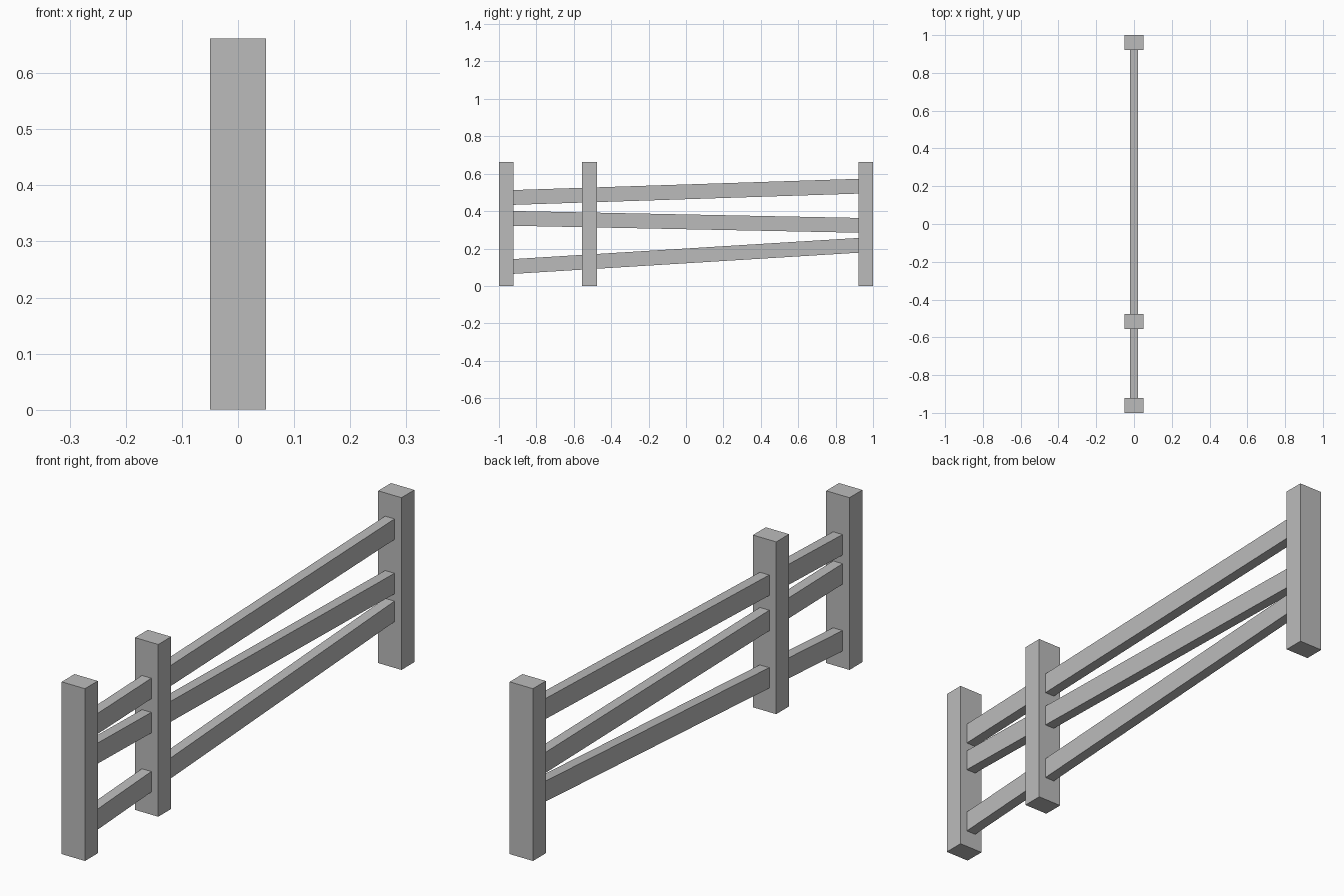
import bpy
import bmesh
from mathutils import Vector

default = bpy.data.objects.get("Cube")
if default:
    bpy.data.objects.remove(default, do_unlink=True)

# Single grey finish for the whole fence
GREY = (0.5, 0.5, 0.5, 1.0)
grey = bpy.data.materials.new("plain grey")
grey.use_nodes = True
grey.diffuse_color = GREY
grey.node_tree.nodes["Principled BSDF"].inputs["Base Color"].default_value = GREY

POST_WIDTH, POST_DEPTH, POST_HEIGHT = 0.099, 0.078, 0.662
RAIL_WIDTH, RAIL_HEIGHT = 0.04, 0.079
POST_FACE = 1 - POST_DEPTH  # inner face of each end post
EMBED = 0.01                # rail length sunk into the end posts


def add_box(name, size, location, rise=0.0):
    """Box that shears upward by `rise` along its length in y."""
    bm = bmesh.new()
    bmesh.ops.create_cube(bm, size=1)
    for v in bm.verts:
        slope = rise * v.co.y
        v.co = v.co * Vector(size)
        v.co.z += slope
    mesh = bpy.data.meshes.new(name)
    bm.to_mesh(mesh)
    bm.free()
    mesh.materials.append(grey)
    obj = bpy.data.objects.new(name, mesh)
    obj.location = location
    bpy.context.collection.objects.link(obj)
    return obj


# Upright posts
end_y = 1 - POST_DEPTH / 2
for name, y in (("front_post", -end_y), ("middle_post", -0.516), ("back_post", end_y)):
    add_box(name, (POST_WIDTH, POST_DEPTH, POST_HEIGHT), (0, y, POST_HEIGHT / 2))

# Uneven rails: centre height at the front and back post faces
length = 2 * (POST_FACE + EMBED)
for name, front_z, back_z in (
    ("bottom_rail", 0.104, 0.217),
    ("middle_rail", 0.361, 0.324),
    ("top_rail", 0.473, 0.533),
):
    rise = (back_z - front_z) * length / (2 * POST_FACE)
    add_box(name, (RAIL_WIDTH, length, RAIL_HEIGHT),
            (0, 0, (front_z + back_z) / 2), rise)
